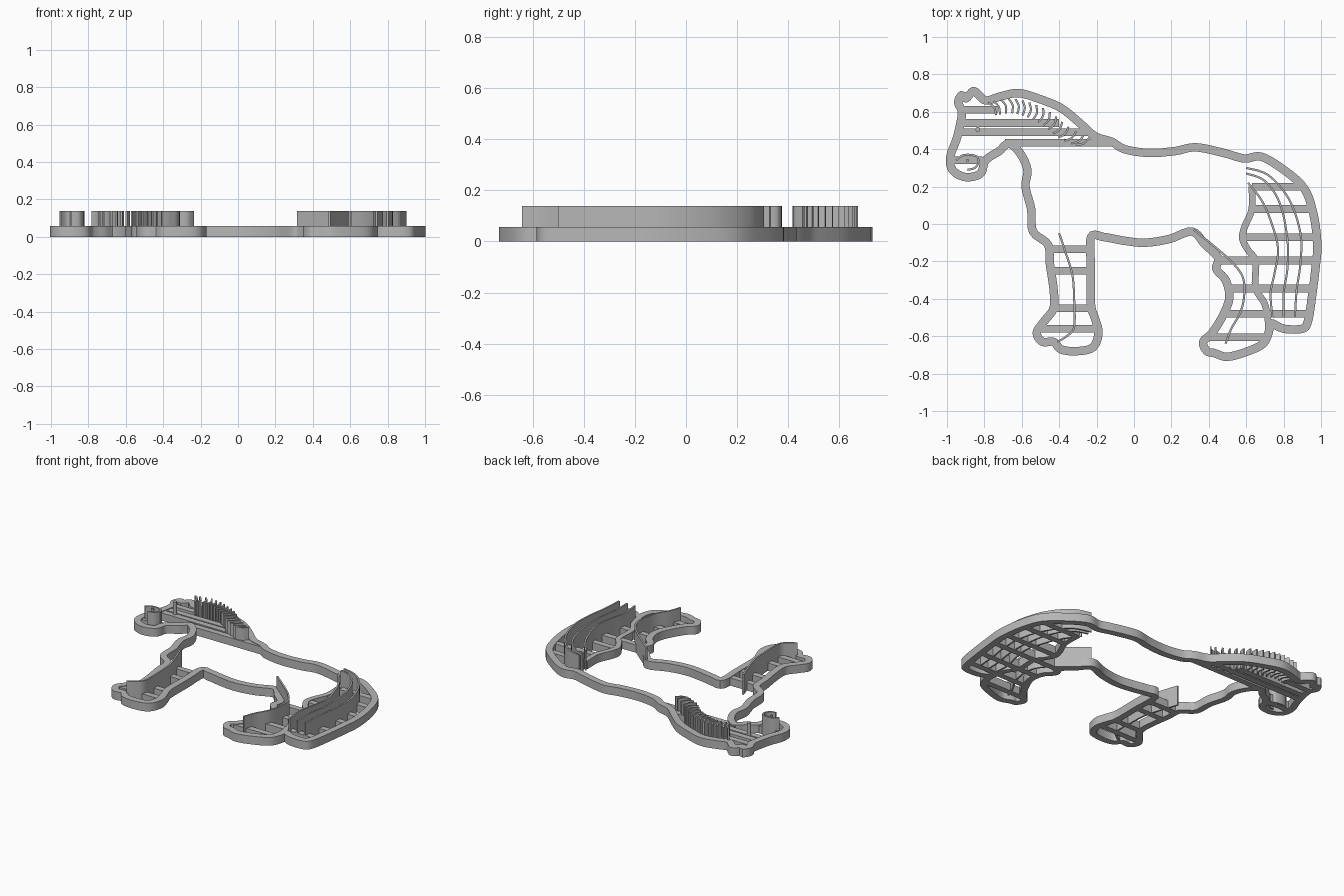
import bpy
import bmesh
from math import cos, sin, pi, radians
from mathutils import Vector

default_cube = bpy.data.objects.get("Cube")
if default_cube:
    bpy.data.objects.remove(default_cube, do_unlink=True)

UNIT = 0.01          # plan coordinates are written in hundredths
BASE_TOP = 0.057
BAR_TOP = 0.053
WALL_TOP = 0.139
RIM_WIDTH = 0.045
BAR_WIDTH = 0.041
WALL_WIDTH = 0.011

grey = bpy.data.materials.new("plain grey")
grey.use_nodes = True
grey_colour = (0.47, 0.47, 0.47, 1)
grey.diffuse_color = grey_colour
grey.node_tree.nodes["Principled BSDF"].inputs["Base Color"].default_value = grey_colour


def smooth_path(points, closed, steps):
    """Catmull-Rom path through plan points."""
    pts = [Vector(p) * UNIT for p in points]
    count = len(pts)

    def pick(i):
        return pts[i % count] if closed else pts[max(0, min(count - 1, i))]

    path = []
    for i in range(count if closed else count - 1):
        a, b, c, d = (pick(i + k) for k in (-1, 0, 1, 2))
        for s in range(steps):
            t = s / steps
            path.append(0.5 * (2 * b + (c - a) * t + (2 * a - 5 * b + 4 * c - d) * t ** 2
                               + (3 * b - a - 3 * c + d) * t ** 3))
    if not closed:
        path.append(pts[-1])
    return path


def add_ribbon(bm, points, width, top, closed=False, steps=5):
    """Upright strip of constant width that follows a path."""
    path = smooth_path(points, closed, steps)
    count = len(path)
    rings = []
    for i, p in enumerate(path):
        before = path[(i - 1) % count] if closed else path[max(i - 1, 0)]
        after = path[(i + 1) % count] if closed else path[min(i + 1, count - 1)]
        along = (after - before).normalized()
        side = Vector((-along.y, along.x)) * width / 2
        left, right = p + side, p - side
        rings.append([bm.verts.new((q.x, q.y, z))
                      for q, z in ((left, 0), (right, 0), (right, top), (left, top))])
    for i in range(count if closed else count - 1):
        r, n = rings[i], rings[(i + 1) % count]
        for k in range(4):
            j = (k + 1) % 4
            bm.faces.new((r[k], r[j], n[j], n[k]))
    if not closed:
        bm.faces.new(rings[0])
        bm.faces.new(rings[-1])


def finish(bm, name):
    bmesh.ops.recalc_face_normals(bm, faces=bm.faces)
    mesh = bpy.data.meshes.new(name)
    bm.to_mesh(mesh)
    bm.free()
    mesh.materials.append(grey)
    obj = bpy.data.objects.new(name, mesh)
    bpy.context.collection.objects.link(obj)
    bpy.ops.object.select_all(action="DESELECT")
    obj.select_set(True)
    bpy.context.view_layer.objects.active = obj
    bpy.ops.object.shade_smooth_by_angle(angle=radians(35))
    return obj


def ribbons(name, paths, width, top, closed=False, steps=5):
    bm = bmesh.new()
    for path in paths:
        add_ribbon(bm, path, width, top, closed, steps)
    return finish(bm, name)


def bars(name, rows):
    """Straight cross bars, each given as (start x, end x, y)."""
    paths = [[(x0, y), (x1, y)] for x0, x1, y in rows]
    return ribbons(name, paths, BAR_WIDTH, BAR_TOP, steps=1)


# Outer rim, section by section around the silhouette
crest = [(-21, 47), (-29, 54), (-39, 62), (-51, 67), (-62, 70), (-72, 68), (-79, 66)]
ears = [(-83, 69), (-86, 71), (-90, 67), (-92, 69), (-94, 65)]
face = [(-92, 60), (-93, 53), (-95, 45), (-98, 37), (-98, 31), (-95, 27), (-89, 25),
        (-82, 27), (-80, 33), (-77, 36), (-72, 39), (-67, 43)]
chest = [(-61, 38), (-57, 29), (-58, 20), (-55, 8), (-54, -4), (-46, -11)]
front_leg = [(-45, -21), (-43, -35), (-43, -45), (-48, -52), (-52, -58), (-49, -63),
             (-43, -63), (-39, -67), (-31, -68), (-22, -66), (-19, -58), (-21, -50),
             (-23, -43), (-23, -24), (-23, -7)]
belly = [(-16, -7), (-5, -9), (6, -10), (19, -8), (31, -4)]
hind_leg = [(38, -11), (45, -18), (44, -24), (49, -30), (51, -39), (48, -48), (42, -58),
            (37, -63), (39, -68), (43, -69), (50, -71), (61, -68), (69, -64), (72, -58),
            (73, -53)]
tail = [(80, -56), (90, -56), (93, -52), (95, -40), (97, -24), (98, -11), (96, 5),
        (91, 19), (80, 29), (68, 36), (59, 35)]
back = [(48, 38), (33, 41), (22, 39), (8, 38), (-5, 40), (-12, 44)]
ribbons("outer_rim", [crest + ears + face + chest + front_leg + belly + hind_leg + tail + back],
        RIM_WIDTH, BASE_TOP, closed=True)

# Inner rim between hind leg and tail
ribbons("tail_inner_rim", [[(63, 20), (63, 8), (59, -2), (58, -8), (61, -14), (65, -20),
                            (65, -34), (70, -43), (72, -54)]], 0.036, BASE_TOP)

# Cross bars that tie the rim together
bars("head_bars", [(-92, -73, 61), (-93, -40, 54), (-95, -23, 49), (-69, -12, 43.5),
                   (-97, -81, 34)])
bars("front_leg_bars", [(-46, -23, -13.5), (-45, -23, -25), (-43, -23, -45), (-51, -20, -56)])
bars("tail_bars", [(63, 91, 20), (62, 95, 8), (59, 97, -7), (45, 97, -19.5), (49, 96, -34.5),
                   (48, 94, -48)])
bars("hind_hoof_bar", [(39, 70, -60.5)])

# Thin upright walls that draw the inner lines
ribbons("front_leg_wall", [[(-40, -5), (-37, -14), (-33, -27), (-32, -40), (-32, -55),
                            (-36, -60), (-41, -63)]], WALL_WIDTH, WALL_TOP)
ribbons("hind_leg_wall", [[(32, -3), (43, -12), (52, -20), (58, -28), (59, -37), (57, -47),
                           (52, -56), (49, -64)]], WALL_WIDTH, WALL_TOP)
ribbons("tail_walls", [
    [(60, 30), (72, 26), (83, 13), (89, -5), (89, -21), (87, -35), (86, -50)],
    [(60, 27), (70, 23), (78, 11), (82, -8), (82, -24), (80, -37), (80, -50)],
    [(61, 22), (68, 13), (73, 2), (77, -13), (75, -27), (73, -37), (74, -50)],
], WALL_WIDTH, WALL_TOP)

# Mane: a row of short curved hairs whose direction swings around the neck
roots = smooth_path([(-78, 65), (-67, 67), (-56, 65), (-45, 60), (-35, 52), (-24, 46)], False, 3)
hairs = []
for i, root in enumerate(roots):
    turn = radians(-58 - 95 * i / (len(roots) - 1))
    along = Vector((cos(turn), sin(turn)))
    bulge = Vector((-along.y, along.x))
    start = root / UNIT
    hairs.append([start, start + along * 4 + bulge * 1.3, start + along * 8])
ribbons("mane_hairs", hairs, WALL_WIDTH, WALL_TOP, steps=4)

# Nostril fold and mouth line
ribbons("muzzle_walls", [[(-95, 34), (-92, 36.5), (-88, 37), (-84, 36), (-83, 33)],
                         [(-89, 29), (-85, 30), (-83, 33)]], WALL_WIDTH, WALL_TOP)


def peg(name, x, y, radius):
    bm = bmesh.new()
    bmesh.ops.create_cone(bm, cap_ends=True, segments=16, radius1=radius, radius2=radius,
                          depth=WALL_TOP)
    bmesh.ops.translate(bm, verts=bm.verts, vec=(x * UNIT, y * UNIT, WALL_TOP / 2))
    return finish(bm, name)


# Eye and nostril pegs
peg("eye_peg", -83.5, 50.5, 0.013)
peg("nostril_peg", -89, 34, 0.009)
